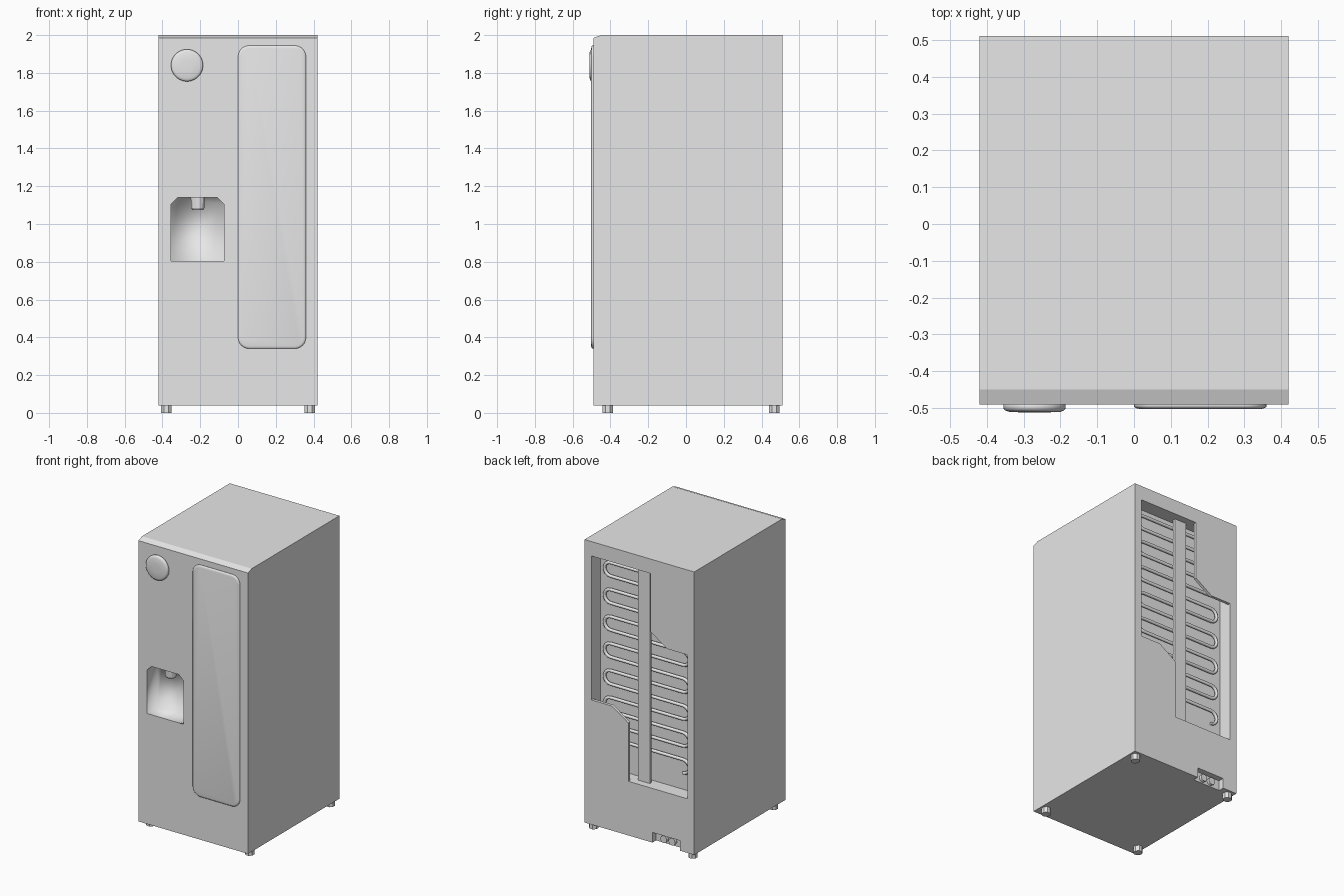
import bpy, bmesh, math
from mathutils import Vector

old = bpy.data.objects.get("Cube")
if old:
    bpy.data.objects.remove(old, do_unlink=True)

grey = bpy.data.materials.new("light_grey")
grey.use_nodes = True
grey.diffuse_color = (0.8, 0.8, 0.8, 1)
grey.node_tree.nodes["Principled BSDF"].inputs["Base Color"].default_value = (0.8, 0.8, 0.8, 1)


def finish(name, bm, smooth=False):
    bmesh.ops.recalc_face_normals(bm, faces=bm.faces)
    mesh = bpy.data.meshes.new(name)
    bm.to_mesh(mesh)
    bm.free()
    mesh.materials.append(grey)
    for p in mesh.polygons:
        p.use_smooth = smooth
    ob = bpy.data.objects.new(name, mesh)
    bpy.context.collection.objects.link(ob)
    return ob


def loft(name, rings, smooth=False):
    """Skin a stack of equal-length point rings and cap both ends."""
    bm = bmesh.new()
    rows = [[bm.verts.new(p) for p in ring] for ring in rings]
    n = len(rows[0])
    for a, b in zip(rows, rows[1:]):
        for i in range(n):
            j = (i + 1) % n
            bm.faces.new((a[i], a[j], b[j], b[i]))
    bm.faces.new(rows[0])
    bm.faces.new(rows[-1])
    return finish(name, bm, smooth)


def slab(name, outline, y0, y1):
    """Extrude an (x, z) outline from y0 to y1."""
    return loft(name, [[(x, y, z) for x, z in outline] for y in (y0, y1)])


def rect(x0, x1, z0, z1):
    return [(x0, z0), (x1, z0), (x1, z1), (x0, z1)]


def lathe(name, centre, axis, profile, sides, smooth=False):
    """Stack circles of (radius, height) along the y or z axis."""
    c = Vector(centre)
    rings = []
    for r, h in profile:
        ring = []
        for i in range(sides):
            a = math.tau * (i + 0.5) / sides
            u, v = r * math.cos(a), r * math.sin(a)
            ring.append(c + Vector((u, h, v) if axis == "y" else (u, v, h)))
        rings.append(ring)
    return loft(name, rings, smooth)


def rounded(x0, x1, z0, z1, r, inset, y):
    """Rounded rectangle ring facing the front."""
    pts = []
    corners = [(x1 - r, z1 - r), (x0 + r, z1 - r), (x0 + r, z0 + r), (x1 - r, z0 + r)]
    for k, (cx, cz) in enumerate(corners):
        for s in range(7):
            a = math.pi / 2 * (k + s / 6)
            pts.append((cx + (r - inset) * math.cos(a), y, cz + (r - inset) * math.sin(a)))
    return pts


def cut(body, cutter):
    cutter.hide_render = True
    mod = body.modifiers.new("cut", "BOOLEAN")
    mod.operation = "DIFFERENCE"
    mod.solver = "EXACT"
    mod.object = cutter
    bpy.context.view_layer.objects.active = body
    bpy.ops.object.modifier_apply(modifier=mod.name)
    bpy.data.objects.remove(cutter, do_unlink=True)


# Cabinet with a chamfered top front edge
side = [(-0.49, 0.04), (0.51, 0.04), (0.51, 2), (-0.45, 2), (-0.49, 1.985)]
cabinet = loft("cabinet", [[(x, y, z) for y, z in side] for x in (-0.42, 0.42)])

# Dispenser niche, rear coil bay and power socket notch
niche = rect(-0.355, -0.075, 0.805, 1.105)[:3] + [(-0.11, 1.14), (-0.32, 1.14), (-0.355, 1.105)]
cut(cabinet, slab("niche_cutter", niche, -0.6, -0.37))
cut(cabinet, slab("bay_cutter", rect(-0.367, 0.367, 0.415, 1.9), 0.41, 0.6))
cut(cabinet, slab("notch_cutter", rect(-0.31, -0.1, 0, 0.11), 0.47, 0.6))
for p in cabinet.data.polygons:
    c = p.center
    p.use_smooth = -0.36 < c.x < -0.07 and 0.8 < c.z < 1.15 and -0.489 < c.y < -0.36

# Dispenser nozzle
lathe("dispenser_nozzle", (-0.213, -0.43, 1.075), "z",
      [(0.03, 0), (0.036, 0.01), (0.039, 0.066)], 12)

# Raised door panel and round knob
door = (0, 0.36, 0.34, 1.945, 0.06)
loft("door_panel", [rounded(*door, inset, y) for inset, y in
                    ((0, -0.485), (0, -0.496), (0.005, -0.5), (0.014, -0.502))], True)
lathe("front_knob", (-0.27, 0, 1.84), "y",
      [(0.085, -0.485), (0.085, -0.502), (0.079, -0.507), (0.07, -0.51), (0.03, -0.512)], 32, True)

# Feet
for x in (-0.38, 0.38):
    for y in (-0.415, 0.467):
        lathe("foot", (x, y, 0), "z", [(0.03, 0), (0.03, 0.045)], 8)

# Condenser coil: rows joined by alternating U bends
path = []
pitch, half = 0.0935, 0.325
bend = pitch / 2
for k in range(15):
    z = 1.847 - pitch * k
    s = 1 if k % 2 == 0 else -1
    path.append((-s * (half - bend), 0.427, z))
    if k < 14:
        for i in range(9):
            a = math.pi / 2 - math.pi * i / 8
            path.append((s * (half - bend + bend * math.cos(a)), 0.427,
                         z - bend + bend * math.sin(a)))
curve = bpy.data.curves.new("condenser_coil", "CURVE")
curve.dimensions = "3D"
curve.bevel_depth = 0.011
curve.bevel_resolution = 2
curve.use_fill_caps = True
# Drop repeated points where a bend meets the next row
path = [p for i, p in enumerate(path) if i == 0 or (Vector(p) - Vector(path[i - 1])).length > 0.001]
spline = curve.splines.new("POLY")
spline.points.add(len(path) - 1)
for point, p in zip(spline.points, path):
    point.co = (*p, 1)
curve.materials.append(grey)
coil = bpy.data.objects.new("condenser_coil", curve)
bpy.context.collection.objects.link(coil)

# Coil support bar
slab("coil_bar", rect(-0.045, 0.045, 0.415, 1.9), 0.44, 0.46)

# Two cover plates, one the half-turn of the other
plate = [(-0.367, 1.9), (-0.367, 1.412), (-0.214, 1.412), (-0.085, 1.495), (-0.085, 1.9)]
slab("upper_cover_plate", plate, 0.49, 0.51)
slab("lower_cover_plate", [(-x, 2.315 - z) for x, z in plate], 0.49, 0.51)

# Power connectors in the notch
for x in (-0.17, -0.235):
    lathe("power_connector", (x, 0.465, 0.073), "y", [(0.025, 0), (0.025, 0.025)], 12)
